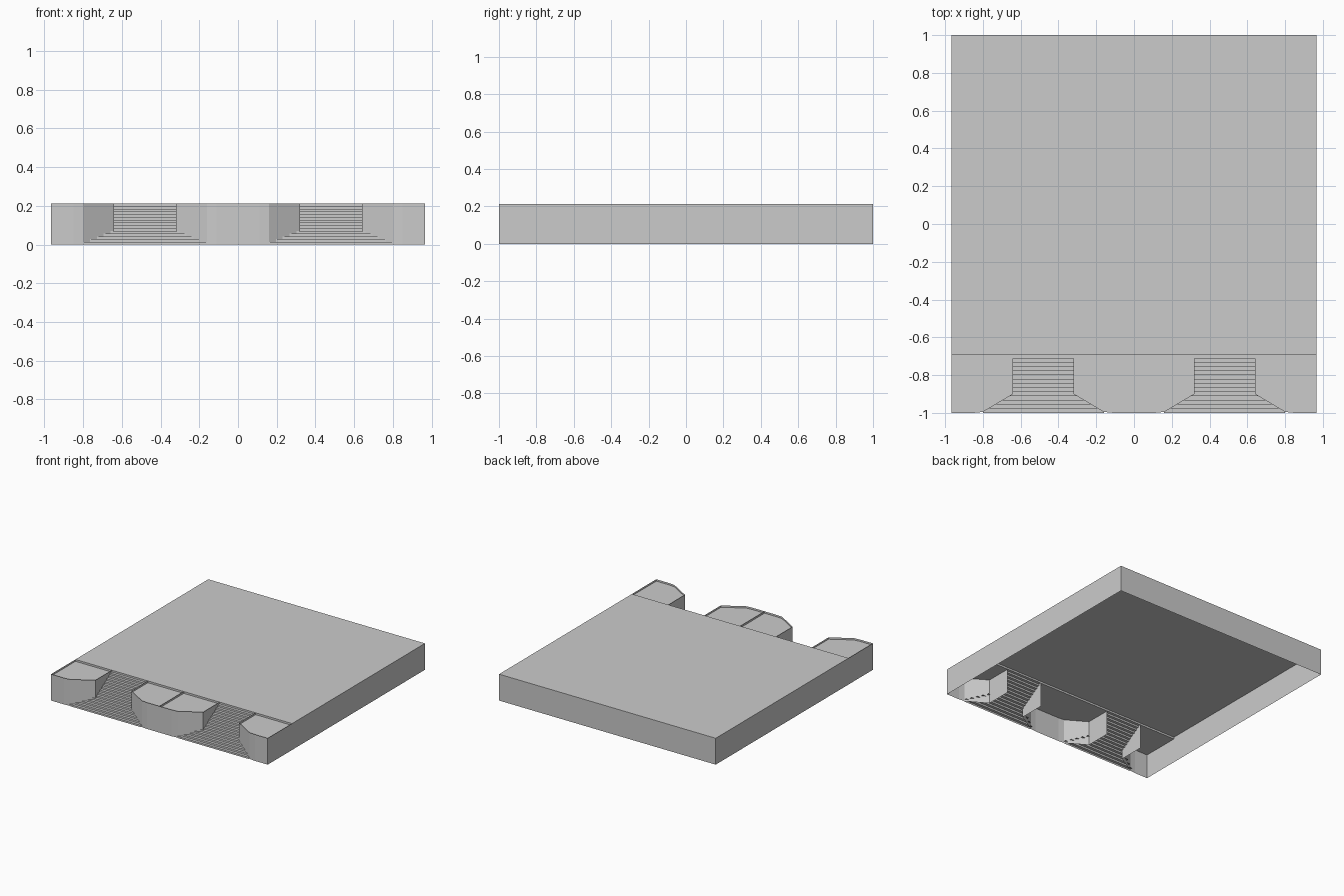
import bpy
import bmesh

cube = bpy.data.objects.get("Cube")
if cube:
    bpy.data.objects.remove(cube, do_unlink=True)

W, H = 0.965, 0.2125          # half width and deck height
BACK = -0.69                  # rear edge of the stair bays
RIM = 0.015                   # how far the corner panels lie below the rim
IN, OUT, MID = 0.32, 0.64, 0.48
STEPS = 14

stone = bpy.data.materials.new("grey_stone")
stone.use_nodes = True
grey = (0.6, 0.6, 0.6, 1)
stone.diffuse_color = grey
bsdf = next(n for n in stone.node_tree.nodes if n.type == 'BSDF_PRINCIPLED')
bsdf.inputs["Base Color"].default_value = grey


def sheet(name, polygons):
    """Thin surface for the +x half, mirrored to the other half."""
    bm = bmesh.new()
    for points in polygons:
        bm.faces.new([bm.verts.new(p) for p in points])
    bmesh.ops.remove_doubles(bm, verts=bm.verts, dist=0.0001)
    mesh = bpy.data.meshes.new(name)
    bm.to_mesh(mesh)
    bm.free()
    mesh.materials.append(stone)
    obj = bpy.data.objects.new(name, mesh)
    bpy.context.collection.objects.link(obj)
    obj.modifiers.new("mirror", 'MIRROR').use_axis[0] = True
    return obj


def ribbon(path, low, high):
    """Upright quads along a plan path."""
    return [[(*a, low), (*b, low), (*b, high), (*a, high)]
            for a, b in zip(path, path[1:])]


def flat(path, z):
    return [(x, y, z) for x, y in path]


# Plan of the piers beside each stair, with flared corners
inner = [(0, -1), (0.11, -1), (0.16, -0.995), (IN, -0.9), (IN, BACK)]
outer = [(OUT, BACK), (OUT, -0.9), (0.80, -0.995), (0.85, -1), (W, -1)]

# Walls, open underneath
sheet("centre_pier_wall", ribbon(inner, 0, H))
sheet("side_pier_wall", ribbon(outer, 0, H))
sheet("side_and_back_wall", ribbon([(W, -1), (W, BACK), (W, 1), (0, 1)], 0, H))

# Deck and the sunken pier panels
sheet("deck", [flat([(0, BACK), (W, BACK), (W, 1), (0, 1)], H)])
sheet("centre_pier_panel", [flat(inner + [(0, BACK)], H - RIM)])
sheet("side_pier_panel", [flat(outer + [(W, BACK)], H - RIM)])
sheet("deck_edge", ribbon([(0, BACK), (IN, BACK)], H - RIM, H)
      + ribbon([(OUT, BACK), (W, BACK)], H - RIM, H))
sheet("panel_divider", ribbon([(0, -1), (0, BACK)], H - RIM, H))

# Stairs: each step is as wide as the flare at its front edge
depth, rise = (BACK + 1) / STEPS, H / (STEPS + 1)
treads = []
for i in range(STEPS + 1):
    y, z = -1 + i * depth, i * rise
    half = 0.16 + 0.16 * max(0, (-0.9 - y) / 0.1)
    x0, x1 = MID - half, MID + half
    treads += ribbon([(x0, y), (x1, y)], z, z + rise)
    if i < STEPS:
        treads.append(flat([(x0, y), (x1, y), (x1, y + depth), (x0, y + depth)], z + rise))
sheet("stair", treads)
